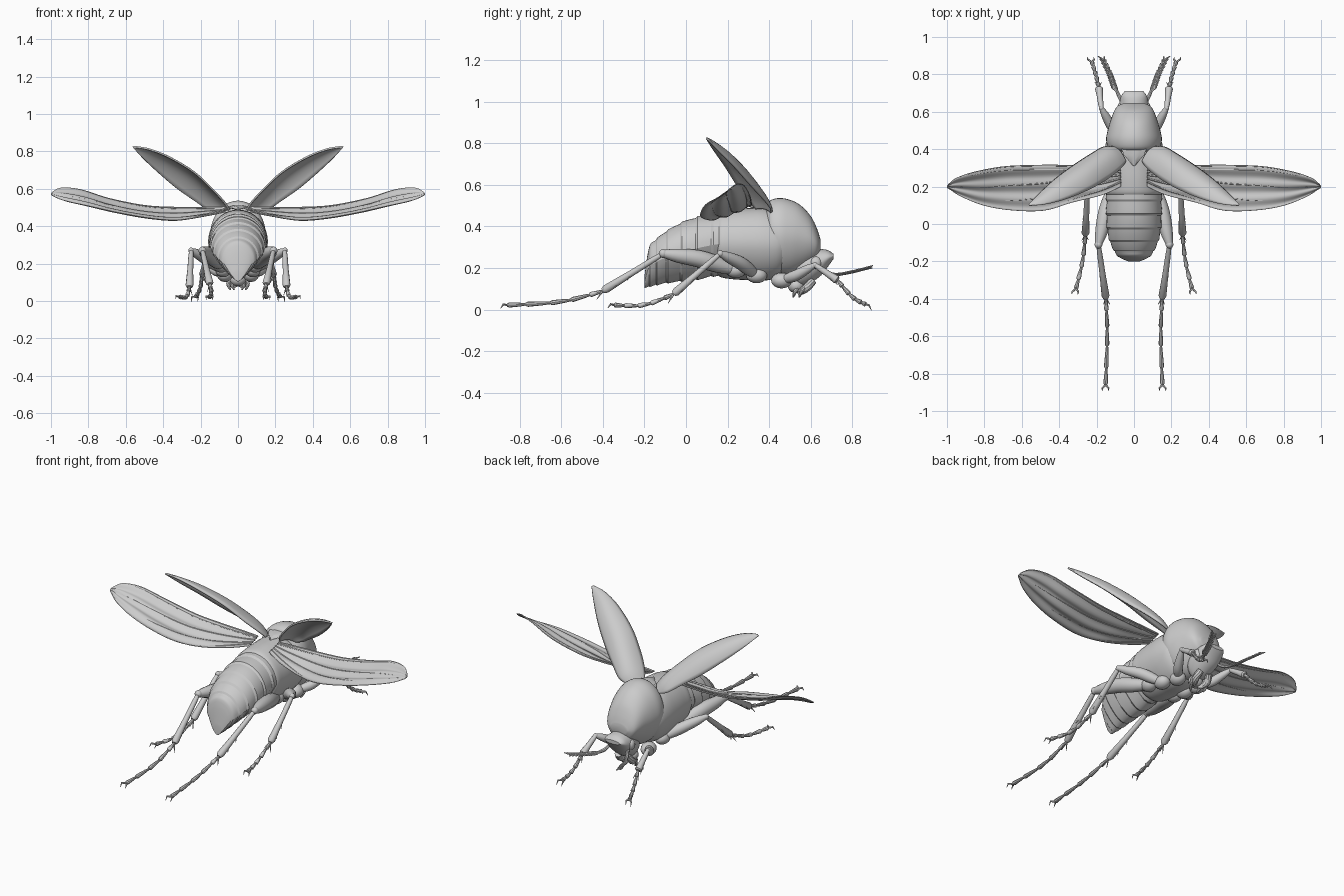
import bpy, bmesh, math
from mathutils import Vector as V

if "Cube" in bpy.data.objects:
    bpy.data.objects.remove(bpy.data.objects["Cube"])


def cat(pts, k):
    """Catmull-Rom samples through tuples of any length."""
    out, n = [], len(pts)
    for i in range(n - 1):
        a, b, c, d = pts[max(i - 1, 0)], pts[i], pts[i + 1], pts[min(i + 2, n - 1)]
        for j in range(k):
            t = j / k
            out.append(tuple(.5 * (2 * q + (r - p) * t + (2 * p - 5 * q + 4 * r - s) * t * t
                                   + (3 * q - p - 3 * r + s) * t ** 3)
                             for p, q, r, s in zip(a, b, c, d)))
    return out + [tuple(pts[-1])]


def loft(bm, rings, closed=True):
    vs = [[bm.verts.new(p) for p in r] for r in rings]
    n = len(vs[0])
    for a, b in zip(vs, vs[1:]):
        for i in range(n if closed else n - 1):
            j = (i + 1) % n
            bm.faces.new((a[i], a[j], b[j], b[i]))
    if closed:
        bm.faces.new(vs[0])
        bm.faces.new(vs[-1][::-1])


def tube(bm, pts, n=10):
    """Round limb through (x, y, z, radius) points."""
    P = [V(p[:3]) for p in pts]
    rings = []
    for i, p in enumerate(P):
        d = (P[min(i + 1, len(P) - 1)] - P[max(i - 1, 0)]).normalized()
        u = d.cross(V((0, 0, 1)) if abs(d.z) < .9 else V((1, 0, 0))).normalized()
        w = u.cross(d)
        rings.append([p + pts[i][3] * (u * math.cos(a) + w * math.sin(a))
                      for a in (2 * math.pi * k / n for k in range(n))])
    loft(bm, rings)


def ball(bm, c, r, s=(1, 1, 1)):
    vs = bmesh.ops.create_uvsphere(bm, u_segments=16, v_segments=10, radius=r)['verts']
    for v in vs:
        v.co = V(c) + V([a * b for a, b in zip(v.co, s)])


def finish(bm, name, mirror=False, thick=0, angle=30):
    bmesh.ops.recalc_face_normals(bm, faces=bm.faces)
    me = bpy.data.meshes.new(name)
    bm.to_mesh(me)
    bm.free()
    ob = bpy.data.objects.new(name, me)
    bpy.context.collection.objects.link(ob)
    if thick:
        m = ob.modifiers.new("thickness", 'SOLIDIFY')
        m.thickness, m.offset = thick, 0
    if mirror:
        ob.modifiers.new("mirror", 'MIRROR')
    bpy.ops.object.select_all(action='DESELECT')
    ob.select_set(True)
    bpy.context.view_layer.objects.active = ob
    bpy.ops.object.shade_smooth_by_angle(angle=math.radians(angle))
    return ob


def body(name, stations, k=4, egg=.1, step=0, n=40, angle=30):
    """Body shell through (y, z bottom, z top, half width) stations."""
    bm = bmesh.new()
    rings = []
    for i, (y, zb, zt, hw) in enumerate(cat(stations, k)):
        f = 1 - step + step * (i % k) / (k - 1) if step else 1
        zc, hh = (zb + zt) / 2, (zt - zb) / 2 * f
        rings.append([(hw * f * math.sin(a) * (1 - egg * max(0, -math.cos(a))), y, zc + hh * math.cos(a))
                      for a in (2 * math.pi * j / n for j in range(n))])
    loft(bm, rings)
    return finish(bm, name, angle=angle)


# Trunk
body("thorax", [(.50, .22, .40, .11), (.45, .16, .46, .145), (.38, .14, .487, .158), (.30, .142, .488, .16),
                (.22, .147, .483, .157), (.16, .16, .47, .15), (.14, .2, .43, .11)])
body("pronotum", [(.385, .24, .49, .10), (.405, .20, .525, .135), (.45, .165, .537, .149), (.50, .165, .528, .141),
                  (.55, .185, .503, .126), (.60, .215, .45, .108), (.63, .24, .39, .088), (.646, .28, .34, .055)])
body("abdomen", [(.20, .17, .475, .15), (.12, .155, .463, .152), (.045, .14, .447, .151), (-.03, .132, .418, .146),
                 (-.095, .125, .38, .132), (-.145, .115, .34, .108), (-.178, .108, .30, .082), (-.20, .104, .16, .03)],
     k=7, egg=.4, step=.045, angle=22)
body("head", [(.52, .14, .25, .05), (.55, .115, .28, .07), (.60, .13, .295, .079), (.65, .165, .292, .077),
              (.685, .21, .285, .068), (.71, .245, .268, .05)])

# Scutellum plate between the wing cases
bm = bmesh.new()
loft(bm, [[(w * c, y, z + .012 * s) for c, s in ((1, 0), (.5, .8), (0, 1), (-.5, .8), (-1, 0), (0, -1))]
          for y, z, w in ((.41, .50, .07), (.37, .50, .055), (.34, .497, .03), (.31, .49, .005))])
finish(bm, "scutellum")

# Eyes and mouthparts
bm = bmesh.new()
ball(bm, (.066, .625, .225), .028, (.8, 1, 1.1))
finish(bm, "eye", True)
bm = bmesh.new()
tube(bm, cat([(.03, .61, .14, .02), (.04, .58, .105, .02), (.025, .55, .085, .015), (.005, .54, .08, .004)], 3))
for x, y in ((.045, .55), (.025, .52)):
    tube(bm, cat([(x, y + .03, .12, .006), (x + .008, y + .01, .095, .01), (x + .003, y, .075, .008),
                  (x - .005, y - .005, .06, .004)], 3), 8)
finish(bm, "mouthparts", True)
bm = bmesh.new()
ball(bm, (0, .53, .115), .04, (1.1, 1, .9))
finish(bm, "chin")

# Opened wing cases: inner edge, outer edge, bulge
bm = bmesh.new()
rows = [(.045, .335, .485, .10, .41, .465, .012), (.07, .30, .525, .16, .41, .485, .03),
        (.13, .25, .59, .225, .375, .53, .04), (.23, .19, .685, .325, .31, .60, .042),
        (.36, .135, .765, .425, .235, .685, .032), (.47, .106, .81, .505, .16, .76, .016),
        (.555, .098, .825, .562, .102, .822, 0)]
N = V((-.14, .66, .73)).normalized()
grid = []
for r in cat(rows, 5):
    a, b = V(r[:3]), V(r[3:6])
    grid.append([a.lerp(b, v / 12) + N * r[6] * 1.1 * math.sin(math.pi * v / 12) ** .8 for v in range(13)])
loft(bm, grid, False)
finish(bm, "wing_case", True, .01, 50)

# Hind wings: leading edge, trailing edge
span = cat([(.07, .29, .50, .07, .20, .475), (.17, .30, .50, .17, .155, .455), (.33, .312, .50, .33, .115, .432),
            (.50, .315, .51, .48, .072, .445), (.69, .308, .548, .65, .073, .475), (.84, .282, .595, .80, .098, .508),
            (.94, .25, .605, .92, .145, .535), (.985, .22, .588, .98, .182, .558), (1, .20, .572, 1, .195, .57)], 6)


def wing(i, v):
    r = span[i]
    a, b = V(r[:3]), V(r[3:])
    p = a.lerp(b, v)
    wave = .006 * math.sin(v * 19) * math.sin(math.pi * i / (len(span) - 1))
    return p + V((0, 0, wave - .012 * math.sin(math.pi * v) * (b - a).length / .25))


bm = bmesh.new()
loft(bm, [[wing(i, v / 24) for v in range(25)] for i in range(len(span))], False)
finish(bm, "hind_wing", True, .003, 50)
bm = bmesh.new()
for v0, v1, i1 in ((.01, .01, 40), (.12, .08, 32), (.3, .5, 36), (.5, .8, 26), (.7, .95, 14)):
    tube(bm, [(*wing(i, v0 + (v1 - v0) * i / i1), .006 * (1 - .7 * i / i1)) for i in range(i1 + 1)], 6)
finish(bm, "wing_vein", True)


# Legs: hip, femur middle, knee, tibia end, tarsus middle, tarsus end
def leg(name, hip, mid, knee, shin, foot, toe, fr):
    hip, mid, knee, shin, foot, toe = map(V, (hip, mid, knee, shin, foot, toe))
    bm = bmesh.new()
    ball(bm, hip, .042, (1, 1.2, .9))
    tube(bm, cat([(*hip, fr * .6), (*hip.lerp(mid, .5), fr * .95), (*mid, fr), (*mid.lerp(knee, .6), fr * .8),
                  (*knee, fr * .45)], 3), 14)
    ball(bm, knee, fr * .5)
    tube(bm, [(*knee, .011), (*knee.lerp(shin, .15), .014), (*knee.lerp(shin, .55), .016),
              (*knee.lerp(shin, .95), .021), (*shin, .013)])
    # Spurs and spines
    d = (shin - knee).normalized()
    for t, s in ((.5, 1), (.72, 1), (1, 1), (1, -1)):
        p = knee.lerp(shin, t)
        tube(bm, [(*p, .006), (*(p + d * .035 + V((s * .018, 0, -.022))), .001)], 6)
    # Tarsus in five flared joints
    path = cat([shin, foot, toe], 5)
    path = [V(path[i]) for i in range(0, 11, 2)]
    for a, b in zip(path, path[1:]):
        tube(bm, [(*a, .006), (*a.lerp(b, .3), .009), (*a.lerp(b, .9), .0125), (*b, .008)], 8)
    # Claws
    d = (toe - foot).normalized()
    for s in (-1, 1):
        side = V((s * .017, 0, 0))
        tube(bm, [(*toe, .006), (*(toe + d * .018 + side + V((0, 0, .005))), .005),
                  (*(toe + d * .032 + side - V((0, 0, .014))), .001)], 6)
    finish(bm, name, True, angle=40)


leg("front_leg", (.07, .46, .14), (.125, .53, .165), (.175, .62, .215), (.188, .73, .14),
    (.205, .80, .06), (.225, .865, .025), .026)
leg("middle_leg", (.08, .34, .165), (.17, .26, .225), (.25, .165, .27), (.26, -.06, .075),
    (.275, -.20, .022), (.31, -.345, .022), .032)
leg("hind_leg", (.09, .24, .19), (.15, .06, .245), (.19, -.11, .27), (.15, -.40, .09),
    (.143, -.60, .038), (.152, -.86, .022), .042)

# Comb antennae
bm = bmesh.new()
stem = cat([(.06, .645, .20, .008), (.078, .68, .175, .01), (.10, .73, .17, .007), (.125, .80, .182, .006),
            (.165, .885, .203, .003)], 5)
tube(bm, stem, 8)
for i in range(8, 20):
    p, d = V(stem[i][:3]), (V(stem[i + 1][:3]) - V(stem[i][:3])).normalized()
    for s in (-1, 1):
        tip = p + d * .028 + V((s * (.022 if s > 0 else .012), 0, .006 * s))
        tube(bm, [(*p, .005), (*p.lerp(tip, .6), .005), (*tip, .002)], 6)
finish(bm, "antenna", True)
